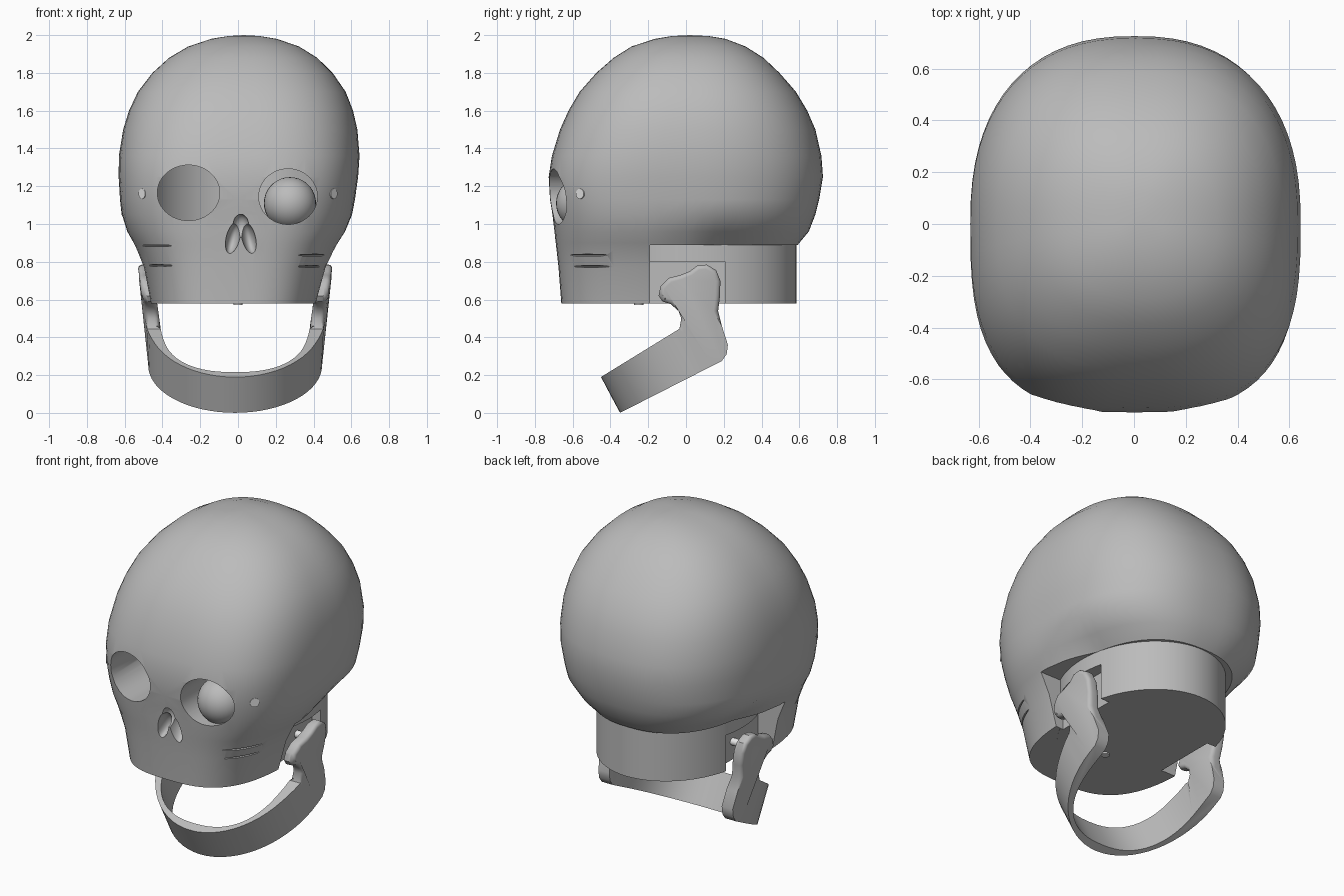
import bpy, bmesh, math
from mathutils import Matrix, Vector

cube = bpy.data.objects.get("Cube")
if cube:
    bpy.data.objects.remove(cube, do_unlink=True)


def material(name, value):
    m = bpy.data.materials.new(name)
    m.use_nodes = True
    colour = (value, value, value, 1)
    m.diffuse_color = colour
    m.node_tree.nodes["Principled BSDF"].inputs["Base Color"].default_value = colour
    return m


GREY = material("bone grey", 0.5)
PALE = material("pale pin", 0.8)


def to_object(name, bm, mat=GREY):
    bmesh.ops.recalc_face_normals(bm, faces=bm.faces)
    mesh = bpy.data.meshes.new(name)
    bm.to_mesh(mesh)
    bm.free()
    ob = bpy.data.objects.new(name, mesh)
    mesh.materials.append(mat)
    bpy.context.collection.objects.link(ob)
    return ob


def placed(at, size, turn=(0, 0, 0)):
    rot = Matrix.Identity(4)
    for axis, angle in zip("XYZ", turn):
        rot = Matrix.Rotation(math.radians(angle), 4, axis) @ rot
    return Matrix.Translation(at) @ rot @ Matrix.Diagonal((*size, 1))


def ball(name, at, size, turn=(0, 0, 0)):
    bm = bmesh.new()
    bmesh.ops.create_uvsphere(bm, u_segments=32, v_segments=18, radius=1,
                              matrix=placed(at, size, turn))
    return to_object(name, bm)


def box(name, at, size):
    bm = bmesh.new()
    bmesh.ops.create_cube(bm, size=1, matrix=placed(at, size))
    return to_object(name, bm)


def rod(name, at, size, turn=(0, 0, 0), mat=GREY, sides=64):
    bm = bmesh.new()
    bmesh.ops.create_cone(bm, cap_ends=True, segments=sides, radius1=1, radius2=1,
                          depth=1, matrix=placed(at, size, turn))
    return to_object(name, bm, mat)


def prism(name, points, direction):
    bm = bmesh.new()
    face = bm.faces.new([bm.verts.new(p) for p in points])
    out = bmesh.ops.extrude_face_region(bm, geom=[face])["geom"]
    moved = [v for v in out if isinstance(v, bmesh.types.BMVert)]
    bmesh.ops.translate(bm, verts=moved, vec=direction)
    return to_object(name, bm)


def activate(ob):
    bpy.ops.object.select_all(action='DESELECT')
    bpy.context.view_layer.objects.active = ob
    ob.select_set(True)


def boolean(ob, tool, operation='DIFFERENCE'):
    activate(ob)
    mod = ob.modifiers.new("cut", 'BOOLEAN')
    mod.object, mod.operation, mod.solver = tool, operation, 'EXACT'
    bpy.ops.object.modifier_apply(modifier=mod.name)
    bpy.data.objects.remove(tool, do_unlink=True)


def smooth(ob, angle=35):
    activate(ob)
    bpy.ops.object.shade_smooth_by_angle(angle=math.radians(angle))


def sgn_pow(v, p):
    return math.copysign(abs(v) ** p, v)


# Skull: rings of height, half width, front reach, back reach
RINGS = [(.58, .44, .66, .55), (.77, .485, .675, .56), (.86, .525, .685, .57),
         (.9, .545, .69, .6), (.96, .58, .697, .65), (1.05, .61, .707, .685),
         (1.13, .622, .72, .705), (1.25, .634, .727, .725), (1.36, .637, .71, .717),
         (1.5, .62, .667, .685), (1.6, .593, .622, .642), (1.7, .55, .563, .582),
         (1.8, .477, .475, .495), (1.88, .392, .383, .41), (1.94, .293, .288, .315),
         (1.98, .175, .165, .21), (1.995, .085, .075, .12)]
SEG = 72
bm = bmesh.new()
loops = []
for z, w, front, back in RINGS:
    n_front = 3 - .65 * min(1, max(0, (z - 1.2) / .7))
    ring = []
    for i in range(SEG):
        c, s = math.cos(math.tau * i / SEG), math.sin(math.tau * i / SEG)
        n, reach = (2.38, back) if s > 0 else (n_front, front)
        # Underside tucks in towards the neck; the head leans slightly sideways
        behind = min(1, max(0, 3 * s + .3))
        tuck = 1 - .16 * max(0, (1.05 - z) / .15) * behind
        ring.append(bm.verts.new((w * tuck * sgn_pow(c, 2 / n) + .04 * (z - 1.2),
                                  reach * sgn_pow(s, 2 / n), z)))
    loops.append(ring)
for low, high in zip(loops, loops[1:]):
    for i in range(SEG):
        j = (i + 1) % SEG
        bm.faces.new((low[i], low[j], high[j], high[i]))
bm.faces.new(loops[0])
crown = bm.verts.new((.03, .02, 2))
for i in range(SEG):
    bm.faces.new((loops[-1][i], loops[-1][(i + 1) % SEG], crown))
skull = to_object("skull", bm)

# Open space behind the face, inner chamber and eye sockets
boolean(skull, box("neck_cut", (0, .81, .39), (2, 2, 1)))
boolean(skull, rod("chamber_cut", (0, 0, 1.2), (.48, .48, .5)))
for x, z, w in ((-.262, 1.165, .165), (.265, 1.145, .155)):
    boolean(skull, rod("socket_cut", (x, -.55, z), (w, .147, .7), (90, 0, 0)))

# Nose: two leaning nostrils that meet at the top
for s in (-1, 1):
    boolean(skull, ball("nostril_cut", (.015 + s * .042, -.7, .925),
                        (.036, .075, .085), (0, -s * 14, 0)))
boolean(skull, ball("nose_cut", (.015, -.7, .99), (.042, .05, .062)))

# Cheek grooves
for x, y, z in ((-.44, -.535, .885), (-.44, -.488, .78),
                (.41, -.52, .835), (.41, -.485, .775)):
    boolean(skull, ball("groove_cut", (x, y, z), (.15, .035, .005),
                        (0, 0, math.copysign(54, x))))
smooth(skull)

smooth(ball("eyeball", (.275, -.55, 1.11), (.138, .138, .138)))

# Oval neck plug with a notch on each side for the jaw hinge
neck = rod("neck_plug", (0, .065, .76), (.437, .52, .364))
for s in (-1, 1):
    boolean(neck, box("notch_cut", (s * .66, .01, .6), (.6, .4, .4)))
smooth(neck)

# Jaw: side outline trimmed by a tilted U-shaped band
SIDE = [(-.45, .19), (-.35, 0), (.19, .275), (.215, .31), (.222, .36), (.19, .46),
        (.17, .54), (.18, .62), (.182, .7), (.16, .755), (.11, .785), (.06, .78),
        (.02, .75), (-.03, .73), (-.09, .715), (-.135, .67), (-.145, .62),
        (-.125, .59), (-.08, .575), (-.04, .54), (-.025, .5), (-.035, .445)]
jaw = prism("jaw", [(-.7, y, z) for y, z in SIDE], (1.4, 0, 0))
along, up = Vector((0, .88, .475)), Vector((0, -.475, .88))


def arch(width, depth, start, n):
    pts = [(width, 1.2)]
    for i in range(33):
        a = math.pi * i / 32
        pts.append((width * sgn_pow(math.cos(a), 2 / n),
                    start + depth * (1 - math.sin(a) ** (2 / n))))
    return pts + [(-width, 1.2)]


outline = arch(.46, .55, -.307, 2) + arch(.385, .45, -.257, 2.4)[::-1]
base = [Vector((x, 0, 0)) + along * u - up * .5 for x, u in outline]
boolean(jaw, prism("band_cut", base, up * 2), 'INTERSECT')
# Upper branches lean outward and get rounded rims
bm = bmesh.new()
bm.from_mesh(jaw.data)
for v in bm.verts:
    v.co.x += math.copysign(max(0, v.co.z - .38) * .14, v.co.x) - .015
rims = [e for e in bm.edges if min(v.co.z for v in e.verts) > .45
        and e.calc_face_angle(0) > 1]
bmesh.ops.bevel(bm, geom=rims, offset=.024, offset_type='OFFSET', segments=4,
                profile=.5, affect='EDGES', clamp_overlap=False)
bm.to_mesh(jaw.data)
bm.free()
smooth(jaw)

# Hinge pins, temple pins and base pin
for s, side in ((-1, "right"), (1, "left")):
    smooth(rod(side + "_hinge_pin", (s * .4, .06, .69), (.022, .022, .12),
               (0, 90, 0), PALE, 24))
    smooth(rod(side + "_temple_pin", (s * .488, -.545, 1.16), (.027, .027, .055),
               (0, 90, -s * 40), PALE, 24))
smooth(rod("base_pin", (0, -.25, .58), (.024, .024, .02), mat=PALE, sides=24))
